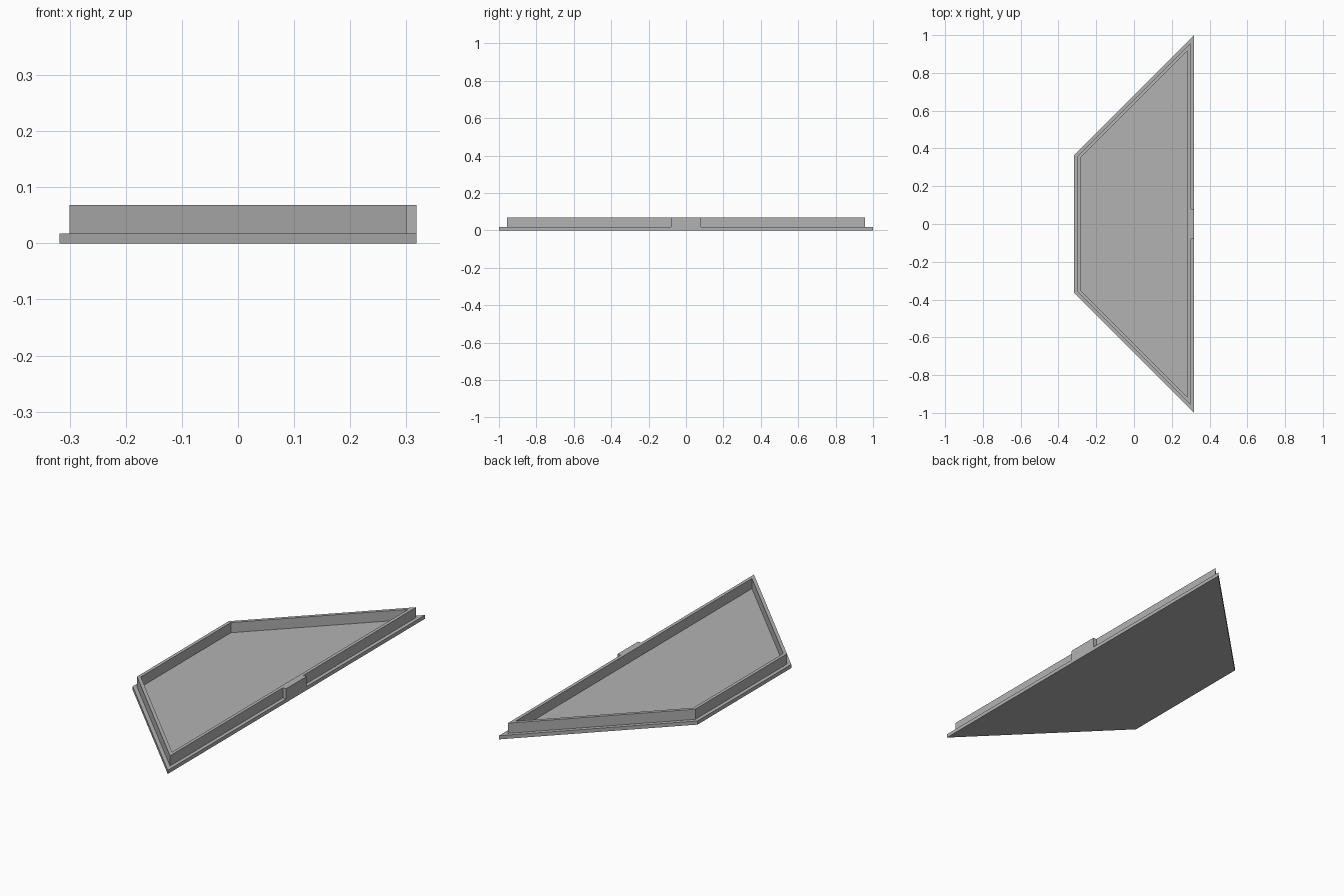
import bpy
import bmesh

if "Cube" in bpy.data.objects:
    bpy.data.objects.remove(bpy.data.objects["Cube"], do_unlink=True)

HALF_X = 0.318    # half depth of the tray
LONG_Y = 1.0      # half length of the long edge
SHORT_Y = 0.364   # half length of the short edge
BASE_Z = 0.018    # base plate thickness, also the width of the outer ledge
WALL = 0.016      # rim wall thickness
TOP_Z = 0.068     # top of the rim
TAB_Y = 0.08      # half length of the tab

grey = bpy.data.materials.new("plain grey")
grey.use_nodes = True
grey.diffuse_color = (0.45, 0.45, 0.45, 1)
grey.node_tree.nodes["Principled BSDF"].inputs["Base Color"].default_value = grey.diffuse_color


def trapezoid(inset, z):
    """Corners of the tray outline, moved inward evenly by inset."""
    x = HALF_X - inset
    long_y = LONG_Y - inset * (1 + 2 ** 0.5)
    short_y = long_y - 2 * x
    return [(x, -long_y, z), (x, long_y, z), (-x, short_y, z), (-x, -short_y, z)]


def skin(name, loops):
    """Join successive outlines with side faces and cap both ends."""
    bm = bmesh.new()
    rings = [[bm.verts.new(p) for p in loop] for loop in loops]
    for low, high in zip(rings, rings[1:]):
        for i in range(len(low)):
            j = (i + 1) % len(low)
            bm.faces.new((low[i], low[j], high[j], high[i]))
    bm.faces.new(rings[0][::-1])
    bm.faces.new(rings[-1])
    mesh = bpy.data.meshes.new(name)
    bm.to_mesh(mesh)
    bm.free()
    mesh.materials.append(grey)
    obj = bpy.data.objects.new(name, mesh)
    bpy.context.collection.objects.link(obj)
    return obj


# Base plate, ledge, upright rim and recessed floor as one closed skin
rim_in = BASE_Z + WALL
skin("tray", [
    trapezoid(0, 0),
    trapezoid(0, BASE_Z),
    trapezoid(BASE_Z, BASE_Z),
    trapezoid(BASE_Z, TOP_Z),
    trapezoid(rim_in, TOP_Z),
    trapezoid(rim_in, BASE_Z),
])

# Small tab filling the ledge in the middle of the long side
x0 = HALF_X - BASE_Z
tab = [(x0, -TAB_Y), (HALF_X, -TAB_Y), (HALF_X, TAB_Y), (x0, TAB_Y)]
skin("edge_tab", [[(x, y, z) for x, y in tab] for z in (BASE_Z, TOP_Z)])
